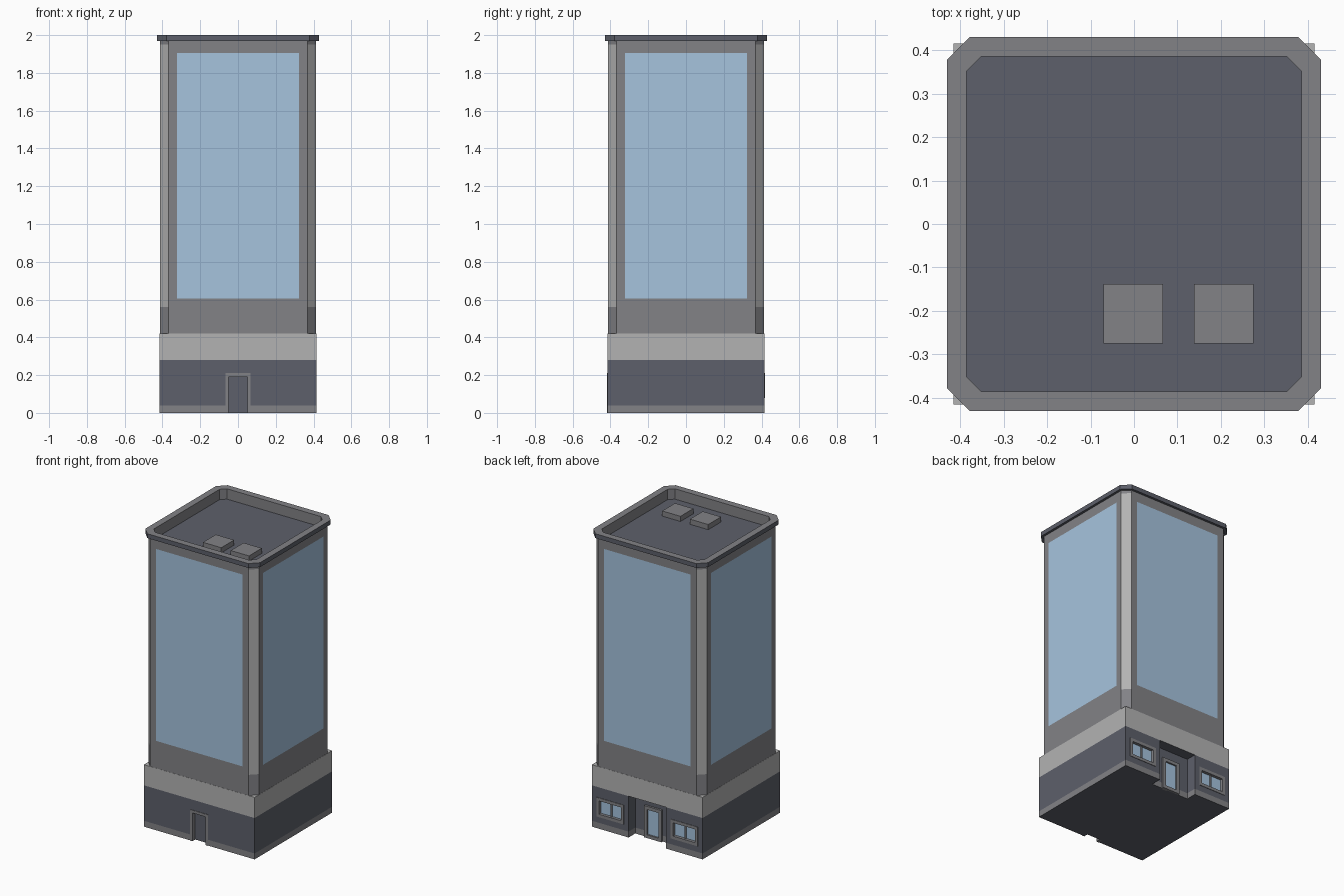
import bpy, bmesh

if "Cube" in bpy.data.objects:
    bpy.data.objects.remove(bpy.data.objects["Cube"])


def material(name, rgb):
    m = bpy.data.materials.new(name)
    m.diffuse_color = (*rgb, 1)
    m.use_nodes = True
    m.node_tree.nodes["Principled BSDF"].inputs["Base Color"].default_value = m.diffuse_color
    return m


LIGHT, MID, DARK, GLASS = range(4)
MATS = [material("light_concrete", (0.45, 0.45, 0.45)),
        material("mid_grey", (0.225, 0.225, 0.24)),
        material("dark_slate", (0.11, 0.117, 0.145)),
        material("blue_glass", (0.38, 0.55, 0.73))]


def finish(bm, name):
    bmesh.ops.recalc_face_normals(bm, faces=bm.faces)
    mesh = bpy.data.meshes.new(name)
    bm.to_mesh(mesh)
    bm.free()
    for m in MATS:
        mesh.materials.append(m)
    ob = bpy.data.objects.new(name, mesh)
    bpy.context.collection.objects.link(ob)
    return ob


def loft(outlines, colours, bottom, top):
    """Stack of (points, z) outlines; one colour per band, plus both caps."""
    bm = bmesh.new()
    rings = [[bm.verts.new((x, y, z)) for x, y in pts] for pts, z in outlines]
    n = len(rings[0])
    for a, b, c in zip(rings, rings[1:], colours):
        for i in range(n):
            j = (i + 1) % n
            bm.faces.new((a[i], a[j], b[j], b[i])).material_index = c
    bm.faces.new(rings[0][::-1]).material_index = bottom
    bm.faces.new(rings[-1]).material_index = top
    return bm


def rect(x0, x1, y0, y1):
    return [(x0, y0), (x1, y0), (x1, y1), (x0, y1)]


def octagon(h, c):
    k = h - c
    return [(-k, -h), (k, -h), (h, -k), (h, k), (k, h), (-k, h), (-h, k), (-h, -k)]


def box(name, x0, x1, y0, y1, z0, z1, colour):
    r = rect(x0, x1, y0, y1)
    return finish(loft([(r, z0), (r, z1)], [colour], colour, colour), name)


# Ground floor block with plinth, dark wall and light band
H = 0.415
sq = rect(-H, H, -H, H)
base = finish(loft([(sq, 0), (sq, 0.04), (sq, 0.28), (sq, 0.42)],
                   [MID, DARK, LIGHT], DARK, LIGHT), "ground_floor")

# Openings: front door notch, rear entrance recess, rear windows
RY = 0.343
r = rect(-0.14, 0.14, RY, 0.5)
cutters = [box("front_door_cutter", -0.05, 0.05, -0.5, -0.387, -0.1, 0.19, DARK),
           finish(loft([(r, -0.1), (r, 0.04), (r, 0.28)], [MID, DARK], DARK, DARK),
                  "rear_recess_cutter")]
for s, side in ((1, "right"), (-1, "left")):
    xa, xb = sorted((s * 0.195, s * 0.36))
    cutters.append(box(f"{side}_window_cutter", xa, xb, 0.395, 0.5, 0.1, 0.19, MID))
for c in cutters:
    c.hide_render = True
    c.hide_set(True)
    mod = base.modifiers.new(c.name, 'BOOLEAN')
    mod.operation = 'DIFFERENCE'
    mod.solver = 'EXACT'
    mod.object = c


def frame(name, x0, x1, z0, z1, t, y0, y1, sill=True):
    box(name + "_left", x0, x0 + t, y0, y1, z0, z1, MID)
    box(name + "_right", x1 - t, x1, y0, y1, z0, z1, MID)
    box(name + "_head", x0 + t, x1 - t, y0, y1, z1 - t, z1, MID)
    if sill:
        box(name + "_sill", x0 + t, x1 - t, y0, y1, z0, z0 + t, MID)


# Front door surround
frame("front_door_frame", -0.066, 0.066, 0, 0.21, 0.017, -H - 0.003, -0.39, False)

# Rear glazed door
frame("rear_door_frame", -0.065, 0.065, 0, 0.215, 0.022, RY - 0.01, RY + 0.014)
box("rear_door_glass", -0.043, 0.043, RY - 0.01, RY + 0.003, 0.022, 0.193, GLASS)

# Rear windows with a central mullion
for s, side in ((1, "right"), (-1, "left")):
    c = s * 0.2775
    frame(f"{side}_window_frame", c - 0.102, c + 0.102, 0.08, 0.21, 0.02, 0.39, H + 0.003)
    box(f"{side}_window_glass", c - 0.082, c + 0.082, 0.39, 0.398, 0.1, 0.19, GLASS)
    box(f"{side}_window_mullion", c - 0.006, c + 0.006, 0.39, 0.405, 0.1, 0.19, MID)

# Chamfered tower, cornice, parapet and sunken roof in one skin
shaft, rim, well = octagon(H - 0.001, 0.045), octagon(0.43, 0.052), octagon(0.385, 0.033)
bm = loft([(shaft, 0.42), (shaft, 0.56), (shaft, 1.95), (shaft, 1.97),
           (rim, 1.97), (rim, 2.0), (well, 2.0), (well, 1.93)],
          [MID, LIGHT, MID, DARK, DARK, MID, MID], DARK, DARK)
# Big window panels: grey border, then glass, inset on the four wide faces
panels = [f for f in bm.faces if f.calc_area() > 0.5 and f.material_index == LIGHT]
for colour in (MID, GLASS):
    bmesh.ops.inset_individual(bm, faces=panels, thickness=0.045, use_even_offset=True)
    for f in panels:
        f.material_index = colour
finish(bm, "tower")

# Roof units
for i, x in enumerate((-0.07, 0.138)):
    box(f"roof_unit_{i + 1}", x, x + 0.137, -0.275, -0.138, 1.925, 1.965, MID)
